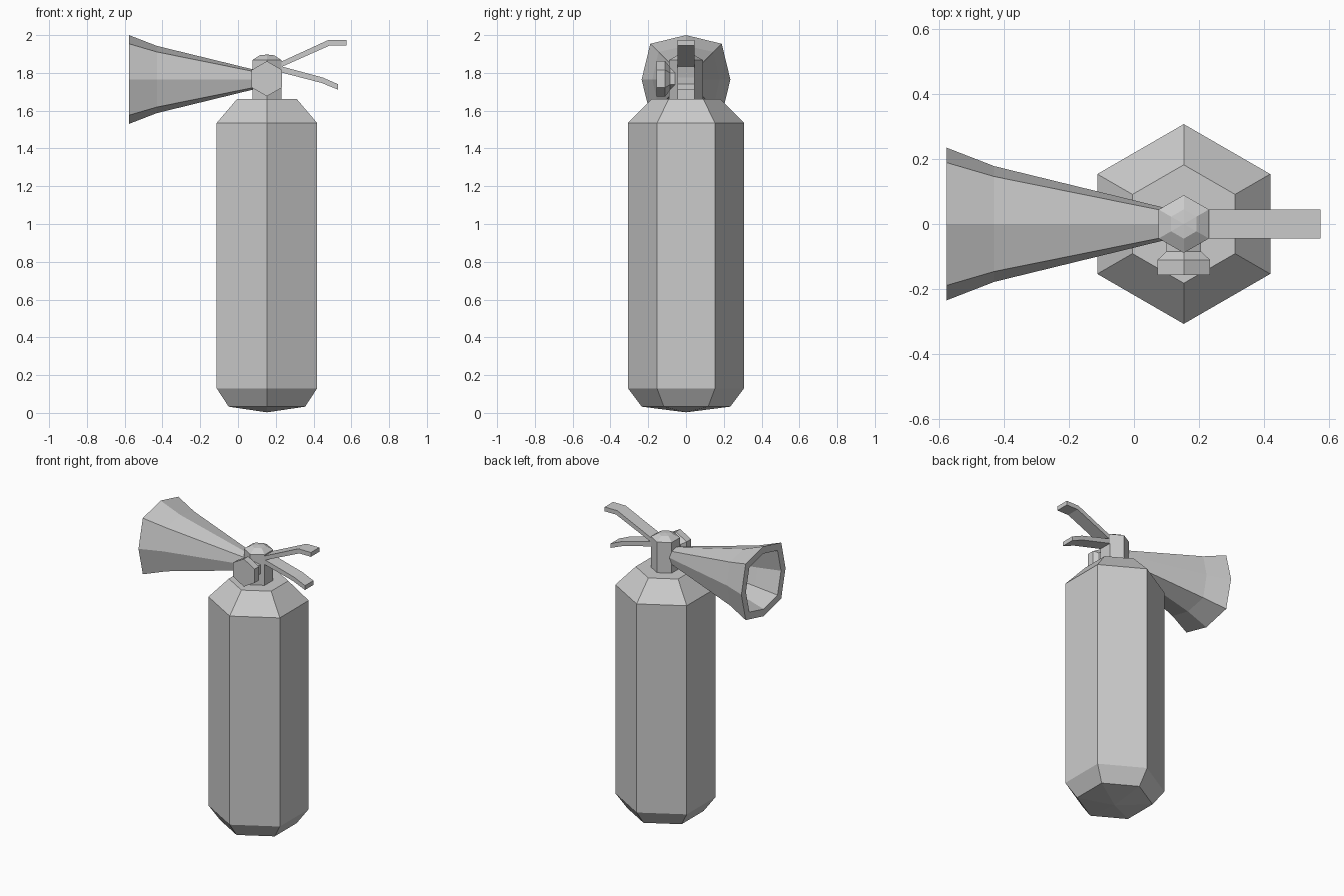
import bpy, bmesh
from math import sin, cos, pi
from mathutils import Vector

if "Cube" in bpy.data.objects:
    bpy.data.objects.remove(bpy.data.objects["Cube"])

CX = 0.153   # x of the bottle axis


def loft(name, rings):
    """Skin equal-length point rings, cap both ends."""
    bm = bmesh.new()
    vs = [[bm.verts.new(p) for p in ring] for ring in rings]
    n = len(vs[0])
    for a, b in zip(vs, vs[1:]):
        for i in range(n):
            j = (i + 1) % n
            bm.faces.new((a[i], a[j], b[j], b[i]))
    bm.faces.new(vs[0])
    bm.faces.new(vs[-1])
    bmesh.ops.remove_doubles(bm, verts=bm.verts, dist=1e-5)
    bmesh.ops.recalc_face_normals(bm, faces=bm.faces)
    me = bpy.data.meshes.new(name)
    bm.to_mesh(me)
    bm.free()
    ob = bpy.data.objects.new(name, me)
    bpy.context.collection.objects.link(ob)
    return ob


def hexagon(r):
    return [(r * cos(pi / 2 + i * pi / 3), r * sin(pi / 2 + i * pi / 3)) for i in range(6)]


def upright(name, profile):
    return loft(name, [[Vector((CX + a, b, z)) for a, b in hexagon(r)] for r, z in profile])


# bottle and valve neck
upright("tank", [(0.001, 0.003), (0.234, 0.033), (0.307, 0.13), (0.307, 1.535), (0.182, 1.662)])
upright("valve_neck", [(0.089, 1.64), (0.089, 1.868), (0.045, 1.893), (0.001, 1.897)])

# pressure gauge on the front of the neck
loft("gauge", [[Vector((CX + a, y, 1.769 + b)) for a, b in hexagon(r)]
               for r, y in [(0.093, -0.157), (0.093, -0.11), (0.062, -0.085), (0.062, -0.04)]])


# discharge horn: slightly squared octagon, hollow mouth
def horn_ring(x, r, d):
    sec = [(r, 0), (d, d), (0, r), (-d, d), (-r, 0), (-d, -d), (0, -r), (d, -d)]
    return [Vector((x, a, 1.765 + b)) for a, b in sec]


loft("horn", [horn_ring(*s) for s in [
    (0.11, 0.046, 0.037), (-0.43, 0.178, 0.146), (-0.577, 0.235, 0.189),
    (-0.577, 0.187, 0.15), (-0.43, 0.142, 0.115), (0.03, 0.03, 0.024)]])


# squeeze levers: bent flat bars seen from the front
def lever(name, top, bottom):
    outline = top + bottom[::-1]
    loft(name, [[Vector((x, y, z)) for x, z in outline] for y in (-0.044, 0.045)])


lever("upper_lever", [(0.18, 1.837), (0.48, 1.975), (0.574, 1.975)],
      [(0.18, 1.809), (0.488, 1.946), (0.574, 1.946)])
lever("lower_lever", [(0.18, 1.848), (0.45, 1.775), (0.53, 1.74)],
      [(0.18, 1.815), (0.442, 1.747), (0.53, 1.711)])
